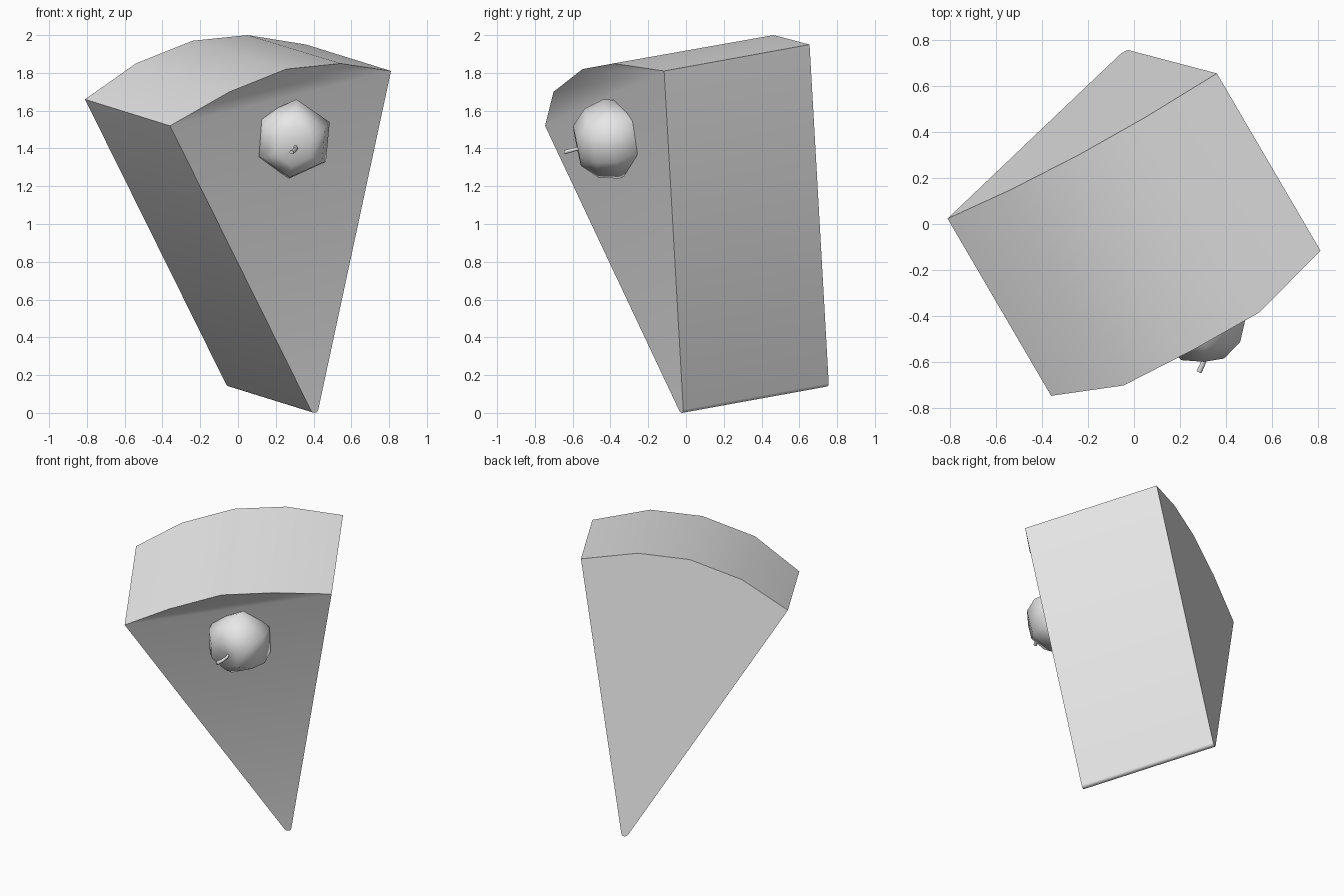
import bpy, bmesh, math
from mathutils import Vector, Matrix

cube = bpy.data.objects.get("Cube")
if cube:
    bpy.data.objects.remove(cube, do_unlink=True)

GREY = (0.8, 0.8, 0.8, 1)
grey = bpy.data.materials.new("plain grey")
grey.use_nodes = True
grey.diffuse_color = GREY
grey.node_tree.nodes["Principled BSDF"].inputs["Base Color"].default_value = GREY


def add_object(name, bm, angle):
    bmesh.ops.recalc_face_normals(bm, faces=bm.faces[:])
    mesh = bpy.data.meshes.new(name)
    bm.to_mesh(mesh)
    bm.free()
    mesh.materials.append(grey)
    obj = bpy.data.objects.new(name, mesh)
    bpy.context.collection.objects.link(obj)
    bpy.ops.object.select_all(action='DESELECT')
    obj.select_set(True)
    bpy.context.view_layer.objects.active = obj
    bpy.ops.object.shade_smooth_by_angle(angle=math.radians(angle))
    return obj


def on_slice(x, z):
    """Point on the tilted flat side of the slice."""
    return Vector((x, -0.02 + 0.584 * (x - 0.41) - 0.182 * z, z))


# Cake slice: curved rim, rounded tip, rim bulging on the front side
thickness = Vector((-0.45, 0.77, 0.14))
bulge = Vector((0.045, -0.078, -0.01))
rim = [on_slice(x, z) for x, z in
       [(-0.36, 1.52), (-0.09, 1.71), (0.21, 1.83), (0.50, 1.86), (0.81, 1.81)]]
tip = []
for i in range(5):
    a = math.radians(348 - i * 35.25)
    tip.append(on_slice(0.405 + 0.02 * math.cos(a), 0.02 + 0.02 * math.sin(a)))

bm = bmesh.new()
back = [bm.verts.new(p + thickness) for p in rim + tip]
front = [bm.verts.new(p + bulge if 0 < i < 4 else p) for i, p in enumerate(rim + tip)]
n = len(front)
bm.faces.new(back)
bm.faces.new(front[:5])
bm.faces.new([front[0]] + front[4:])
for i in range(n):
    j = (i + 1) % n
    bm.faces.new((front[i], front[j], back[j], back[i]))
add_object("cake_slice", bm, 38)

# Cherry: six-sided ball with a dimple where the stem sits
axis = Vector((0.02, -0.98, -0.2)).normalized()
centre = Vector((0.29, -0.395, 1.45))
bm = bmesh.new()
bmesh.ops.create_uvsphere(bm, u_segments=6, v_segments=6, radius=0.215)
for v in bm.verts:
    if v.co.z > 0.2:
        v.co.z = 0.15
turn = axis.to_track_quat('Z', 'Y').to_matrix().to_4x4()
spin = Matrix.Rotation(math.radians(-5), 4, 'Z')
bm.transform(Matrix.Translation(centre) @ turn @ spin)
add_object("cherry", bm, 180)

# Cherry stem: thin bent tube
path = [Vector(p) for p in
        [(0.30, -0.51, 1.415), (0.308, -0.57, 1.40), (0.30, -0.605, 1.39), (0.283, -0.642, 1.38)]]
bm = bmesh.new()
rings = []
for i, p in enumerate(path):
    along = path[min(i + 1, 3)] - path[max(i - 1, 0)]
    frame = along.to_track_quat('Z', 'Y')
    r = 0.009 + 0.001 * i
    rings.append([bm.verts.new(p + frame @ Vector((r * math.cos(k * math.pi / 3),
                                                   r * math.sin(k * math.pi / 3), 0)))
                  for k in range(6)])
for a, b in zip(rings, rings[1:]):
    for k in range(6):
        m = (k + 1) % 6
        bm.faces.new((a[k], a[m], b[m], b[k]))
bm.faces.new(rings[0])
bm.faces.new(rings[-1])
add_object("cherry_stem", bm, 65)
